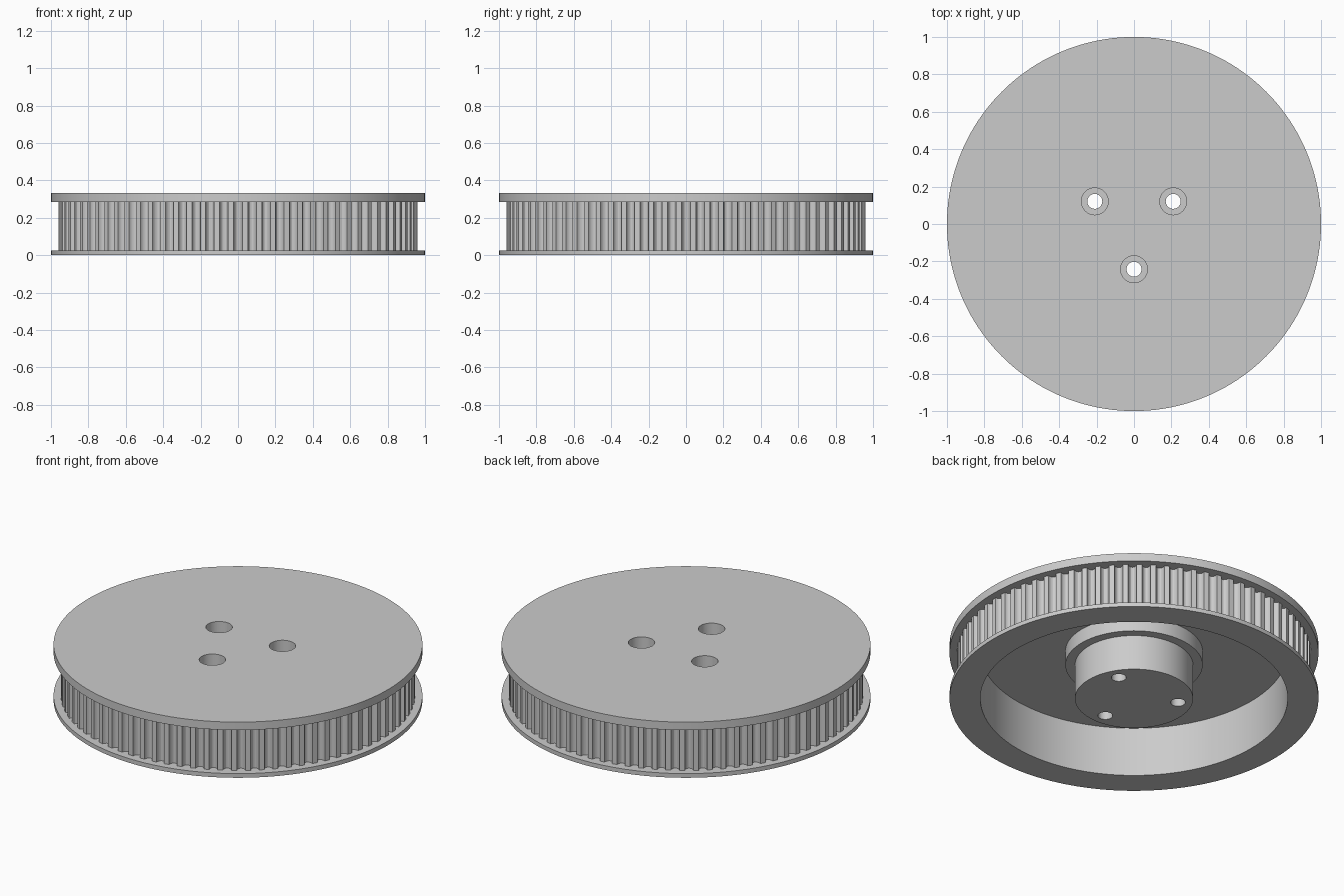
import bpy, bmesh, math
from math import pi, sin, cos, radians

cube = bpy.data.objects.get("Cube")
if cube:
    bpy.data.objects.remove(cube, do_unlink=True)

grey = bpy.data.materials.new("grey_metal")
grey.use_nodes = True
colour = (0.6, 0.6, 0.6, 1)
grey.diffuse_color = colour
grey.node_tree.nodes["Principled BSDF"].inputs["Base Color"].default_value = colour

TEETH, PITCH_R = 80, 0.96
WEB_Z, TOP_Z = 0.295, 0.333


def finish(name, bm):
    bmesh.ops.recalc_face_normals(bm, faces=bm.faces)
    mesh = bpy.data.meshes.new(name)
    bm.to_mesh(mesh)
    bm.free()
    mesh.materials.append(grey)
    ob = bpy.data.objects.new(name, mesh)
    bpy.context.collection.objects.link(ob)
    return ob


def lathe(name, profile, steps, centre=(0, 0)):
    """Turn a closed (radius, height) profile around a vertical axis."""
    bm = bmesh.new()
    verts = [bm.verts.new((r, 0, z)) for r, z in profile]
    edges = [bm.edges.new(pair) for pair in zip(verts, verts[1:])]
    bmesh.ops.spin(bm, geom=verts + edges, axis=(0, 0, 1), cent=(0, 0, 0),
                   angle=2 * pi, steps=steps)
    bmesh.ops.remove_doubles(bm, verts=bm.verts, dist=1e-5)
    bmesh.ops.translate(bm, verts=bm.verts, vec=(*centre, 0))
    return finish(name, bm)


def tooth_ring(name, inner, low, high):
    """Ring with rounded belt grooves around the outside."""
    outline = []
    pitch = 2 * pi / TEETH
    half, depth = 0.023, 0.03
    for i in range(TEETH):
        mid = -pi / 2 + i * pitch
        for k in range(9):
            t = pi * k / 8
            outline.append((mid - half / PITCH_R * cos(t), PITCH_R - depth * sin(t)))
    bm = bmesh.new()
    rings = [[bm.verts.new((r * cos(a), r * sin(a), z)) for a, r in pts]
             for pts, z in ((outline, low), (outline, high),
                            ([(a, inner) for a, r in outline], high),
                            ([(a, inner) for a, r in outline], low))]
    count = len(outline)
    for j in range(4):
        lower, upper = rings[j], rings[(j + 1) % 4]
        for i in range(count):
            n = (i + 1) % count
            bm.faces.new((lower[i], lower[n], upper[n], upper[i]))
    return finish(name, bm)


def combine(target, other, operation):
    """Apply a boolean and discard the operand."""
    mod = target.modifiers.new(operation.title(), 'BOOLEAN')
    mod.operation, mod.solver, mod.object = operation, 'EXACT', other
    bpy.ops.object.select_all(action='DESELECT')
    bpy.context.view_layer.objects.active = target
    target.select_set(True)
    bpy.ops.object.modifier_apply(modifier=mod.name)
    bpy.data.objects.remove(other, do_unlink=True)


# Flanged body: stepped hub, web, hollow rim, two flanges
pulley = lathe("toothed_pulley", [
    (0, 0), (0.32, 0), (0.32, 0.21), (0.372, 0.21), (0.372, WEB_Z),
    (0.833, WEB_Z), (0.833, 0), (1, 0), (1, 0.025), (0.9, 0.025),
    (0.9, 0.285), (1, 0.285), (1, TOP_Z), (0, TOP_Z)], 160)

# Belt teeth between the flanges
combine(pulley, tooth_ring("belt_teeth", 0.87, 0.012, 0.31), 'UNION')

# Three counterbored screw holes
for angle in (-90, 30, 150):
    spot = (0.242 * cos(radians(angle)), 0.242 * sin(radians(angle)))
    cutter = lathe("screw_hole", [(0, -0.1), (0.04, -0.1), (0.04, 0.13),
                                  (0.072, 0.13), (0.072, 0.5), (0, 0.5)], 32, spot)
    combine(pulley, cutter, 'DIFFERENCE')

bpy.ops.object.shade_smooth_by_angle(angle=radians(25))
